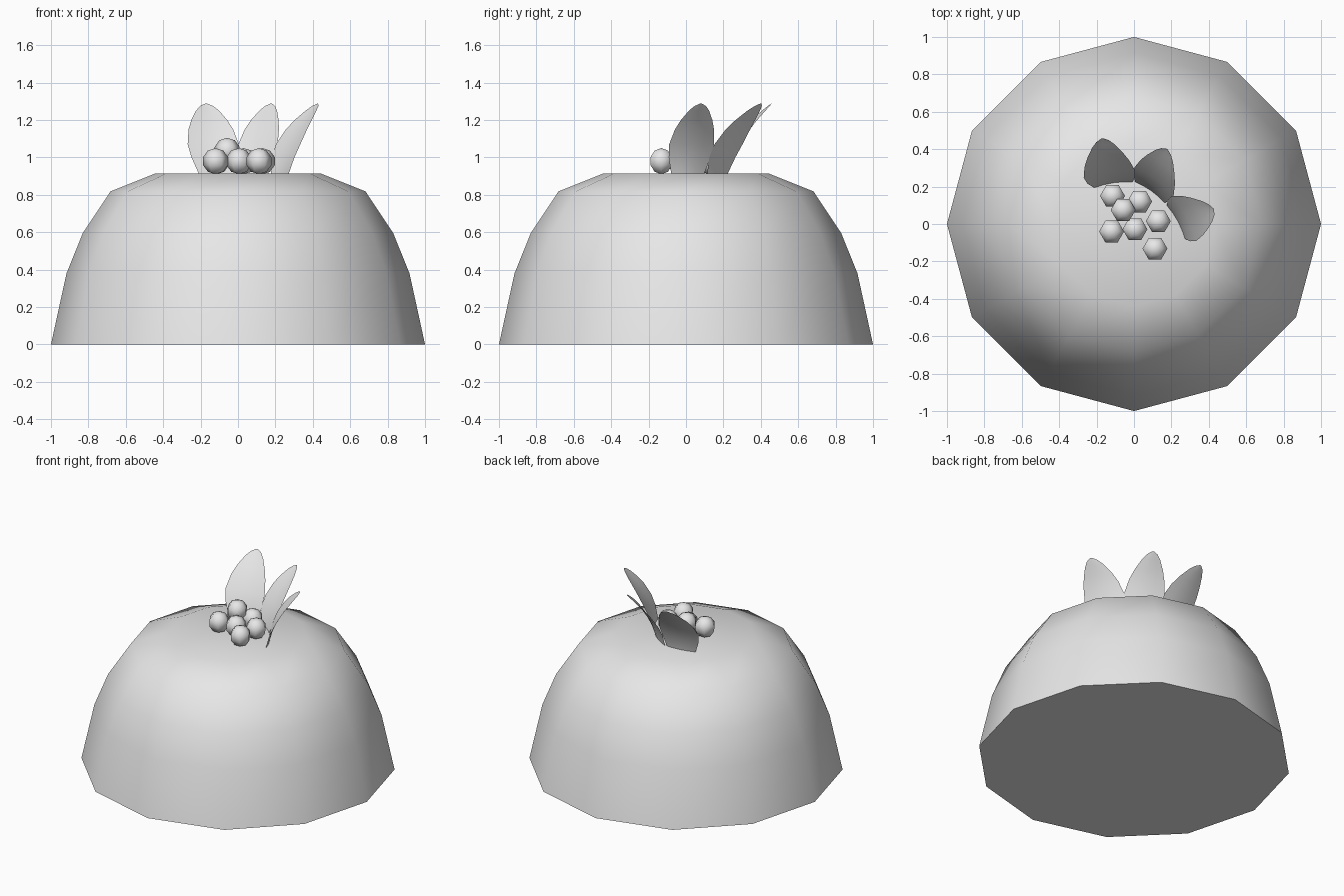
import bpy, bmesh, math
from mathutils import Vector, Matrix

cube = bpy.data.objects.get("Cube")
if cube:
    bpy.data.objects.remove(cube, do_unlink=True)

# One plain material
grey = bpy.data.materials.new("plain_grey")
grey.use_nodes = True
grey.diffuse_color = (0.8, 0.8, 0.8, 1)
grey.node_tree.nodes["Principled BSDF"].inputs["Base Color"].default_value = (0.8, 0.8, 0.8, 1)


def make_object(name, bm, angle):
    mesh = bpy.data.meshes.new(name)
    bm.to_mesh(mesh)
    bm.free()
    mesh.materials.append(grey)
    obj = bpy.data.objects.new(name, mesh)
    bpy.context.collection.objects.link(obj)
    bpy.ops.object.select_all(action="DESELECT")
    obj.select_set(True)
    bpy.context.view_layer.objects.active = obj
    bpy.ops.object.shade_smooth_by_angle(angle=math.radians(angle))
    return obj


# Domed pudding: twelve-sided rings, closed at top and bottom
SIDES = 12
profile = [(1, 0), (0.917, 0.38), (0.83, 0.595), (0.682, 0.818), (0.44, 0.915)]
bm = bmesh.new()
rings = [[bm.verts.new((r * math.cos(math.tau * i / SIDES),
                        r * math.sin(math.tau * i / SIDES), z))
          for i in range(SIDES)] for r, z in profile]
for low, high in zip(rings, rings[1:]):
    for i in range(SIDES):
        j = (i + 1) % SIDES
        bm.faces.new((low[i], low[j], high[j], high[i]))
bm.faces.new(rings[0][::-1])
bm.faces.new(rings[-1])
make_object("pudding", bm, 60)

# Berries: six-sided low-poly balls in a heap
berries = [(-0.115, 0.15, 0.98), (0.03, 0.12, 0.98), (-0.058, 0.075, 1.035),
           (-0.12, -0.04, 0.98), (0.005, -0.028, 0.98), (0.13, 0.015, 0.98),
           (0.112, -0.132, 0.98)]
for n, place in enumerate(berries):
    bm = bmesh.new()
    bmesh.ops.create_uvsphere(bm, u_segments=6, v_segments=5, radius=0.07,
                              matrix=Matrix.Translation(place) @ Matrix.Rotation(math.pi / 2, 4, "Z"))
    make_object(f"berry_{n + 1}", bm, 75)

# Leaves: pointed sheets curving outward, rows of (height, relative width)
ROWS = [(0.85, 0.5), (0.92, 0.75), (1.0, 0.93), (1.07, 1), (1.15, 0.87),
        (1.2, 0.7), (1.25, 0.45), (1.275, 0.25), (1.288, 0.04)]
BASE, MID, TIP = 0.92, 1.07, 1.288


def leaf(name, base, mid, tip, side):
    base, mid, tip, side = (Vector((*p, 0)) for p in (base, mid, tip, side))
    out = side.cross(Vector((0, 0, 1))).normalized()
    if out.dot(tip - base) < 0:
        out = -out
    bm = bmesh.new()
    rows = []
    for z, w in ROWS:
        # Midrib follows a parabola through base, middle and tip
        centre = (base * ((z - MID) * (z - TIP) / ((BASE - MID) * (BASE - TIP)))
                  + mid * ((z - BASE) * (z - TIP) / ((MID - BASE) * (MID - TIP)))
                  + tip * ((z - BASE) * (z - MID) / ((TIP - BASE) * (TIP - MID))))
        rows.append([bm.verts.new(centre + side * s * w + out * 0.015 * w * (1 - s * s)
                                  + Vector((0, 0, z))) for s in (-1, -0.5, 0, 0.5, 1)])
    for low, high in zip(rows, rows[1:]):
        for i in range(4):
            bm.faces.new((low[i], low[i + 1], high[i + 1], high[i]))
    make_object(name, bm, 60)


leaf("leaf_right", (-0.11, 0.21), (-0.132, 0.268), (-0.17, 0.457), (0.137, 0.02))
leaf("leaf_middle", (0.085, 0.17), (0.107, 0.227), (0.177, 0.4), (0.105, -0.075))
leaf("leaf_left", (0.225, 0.01), (0.268, 0.03), (0.426, 0.08), (0.065, -0.12))
